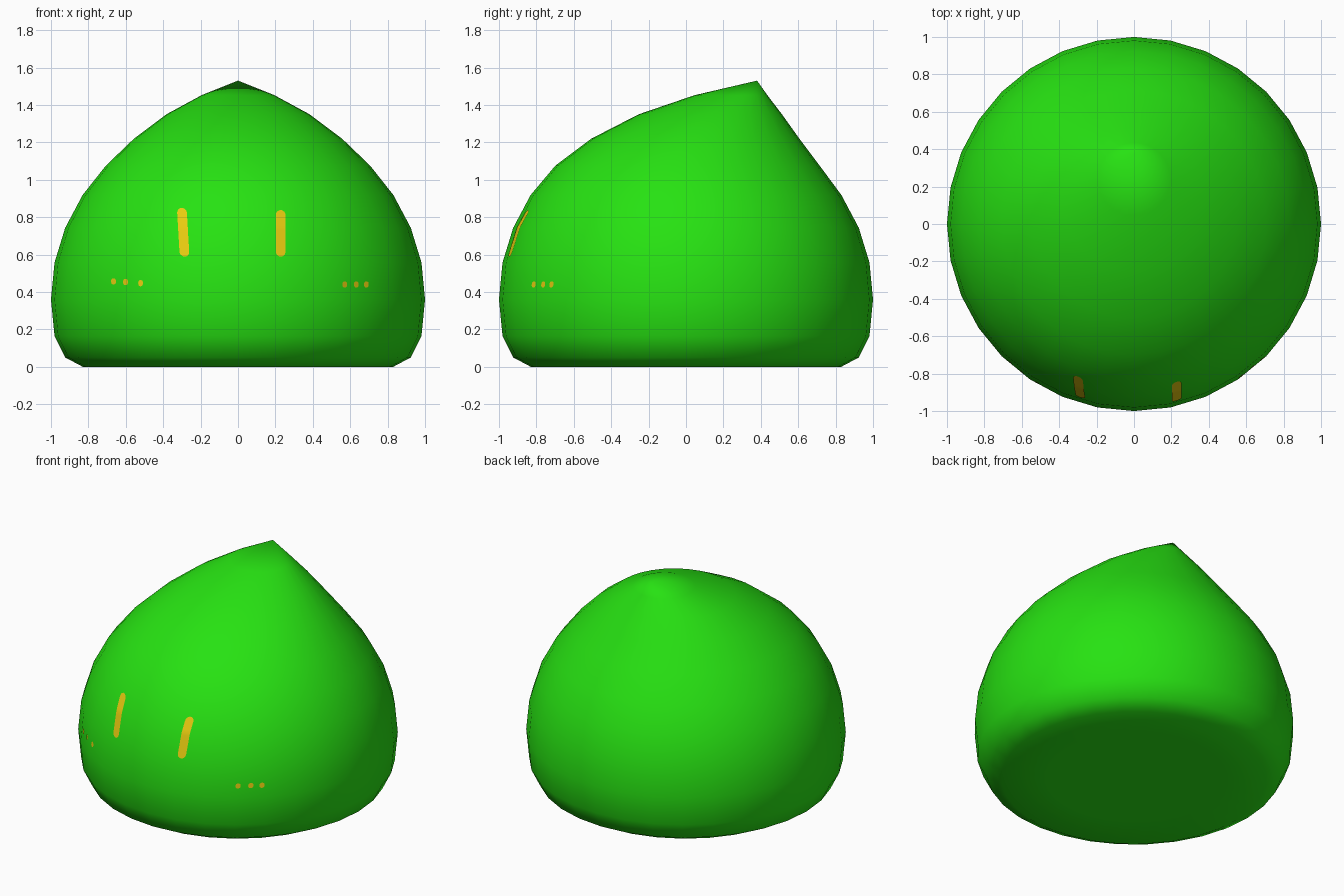
import bpy, bmesh, math
from mathutils import Vector
from mathutils.bvhtree import BVHTree

if "Cube" in bpy.data.objects:
    bpy.data.objects.remove(bpy.data.objects["Cube"])


def material(name, rgb):
    m = bpy.data.materials.new(name)
    m.diffuse_color = (*rgb, 1)
    m.use_nodes = True
    m.node_tree.nodes["Principled BSDF"].inputs["Base Color"].default_value = m.diffuse_color
    return m


green = material("bright_green", (0.02, 0.76, 0.006))
yellow = material("golden_yellow", (0.80, 0.60, 0.005))


def add_object(name, bm, mat):
    for f in bm.faces:
        f.smooth = True
    me = bpy.data.meshes.new(name)
    bm.to_mesh(me)
    me.materials.append(mat)
    ob = bpy.data.objects.new(name, me)
    bpy.context.collection.objects.link(ob)
    return ob


# Body: stacked rings (radius, height, y shift) leaning back to a pointed tip
N = 32
rings = [(0.28, 0, 0), (0.56, 0, 0), (0.83, 0, 0), (0.924, 0.05, 0),
         (0.981, 0.165, 0), (1.0, 0.36, 0), (0.981, 0.557, 0),
         (0.924, 0.743, 0), (0.831, 0.918, 0), (0.707, 1.075, 0.008),
         (0.556, 1.22, 0.05), (0.383, 1.35, 0.13), (0.195, 1.452, 0.24)]
bm = bmesh.new()
loops = [[bm.verts.new((r * math.cos(2 * math.pi * i / N),
                        r * math.sin(2 * math.pi * i / N) + dy, z))
          for i in range(N)] for r, z, dy in rings]
base = bm.verts.new((0, 0, 0))
tip = bm.verts.new((0, 0.38, 1.53))
for i in range(N):
    j = (i + 1) % N
    for a, b in zip(loops, loops[1:]):
        bm.faces.new((a[i], a[j], b[j], b[i]))
    bm.faces.new((base, loops[0][j], loops[0][i]))
    bm.faces.new((loops[-1][i], loops[-1][j], tip))
bm.normal_update()
tree = BVHTree.FromBMesh(bm)
add_object("body", bm, green)
bm.free()


# Rounded marking projected from the front onto the body as a thin plate
def marking(name, x, z, half_w, half_h, lean=0.0, rows=24, cols=6):
    bm = bmesh.new()
    grid = []
    for k in range(rows + 1):
        v = -half_h * math.cos(math.pi * k / rows)
        over = max(0.0, abs(v) - (half_h - half_w)) / half_w
        w = half_w * max(0.2, math.sqrt(max(0.0, 1 - over * over)))
        row = []
        for c in range(cols + 1):
            u = w * (2 * c / cols - 1)
            hit, nor, _, _ = tree.ray_cast(
                Vector((x + u + lean * v, -3, z + v)), Vector((0, 1, 0)))
            row.append(bm.verts.new(hit + nor * 0.004))
        grid.append(row)
    for a, b in zip(grid, grid[1:]):
        for c in range(cols):
            bm.faces.new((a[c], a[c + 1], b[c + 1], b[c]))
    bm.normal_update()
    add_object(name, bm, yellow)
    bm.free()


# Eyes
marking("left_eye", -0.292, 0.718, 0.026, 0.130, lean=-0.06)
marking("right_eye", 0.227, 0.712, 0.026, 0.124)

# Cheek freckles
freckles = {"left_freckle": [(-0.663, 0.456), (-0.599, 0.453), (-0.519, 0.447)],
            "right_freckle": [(0.568, 0.440), (0.630, 0.440), (0.684, 0.440)]}
for name, spots in freckles.items():
    for n, (x, z) in enumerate(spots):
        marking(f"{name}_{n + 1}", x, z, 0.0125, 0.017, rows=8, cols=4)
